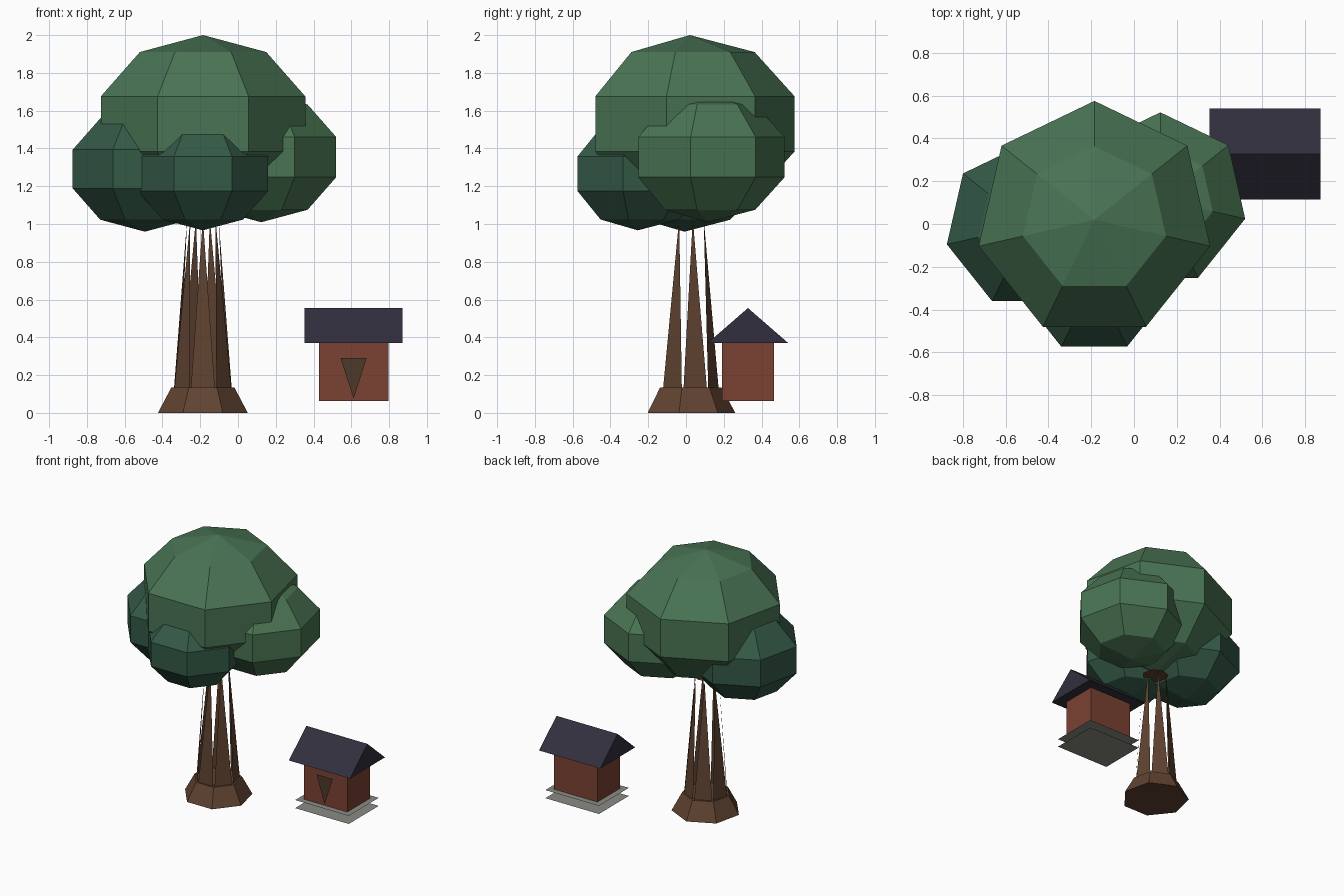
import bpy
from math import sin, cos, pi, tau

if "Cube" in bpy.data.objects:
    bpy.data.objects.remove(bpy.data.objects["Cube"])

SIDES = 7


def material(name, rgb):
    m = bpy.data.materials.new(name)
    m.diffuse_color = (*rgb, 1)
    m.use_nodes = True
    m.node_tree.nodes["Principled BSDF"].inputs["Base Color"].default_value = m.diffuse_color
    return m


def build(name, verts, faces, mat=None):
    me = bpy.data.meshes.new(name)
    me.from_pydata(verts, [], faces)
    if mat:
        me.materials.append(mat)
    ob = bpy.data.objects.new(name, me)
    bpy.context.collection.objects.link(ob)
    return ob


def ring(cx, cy, z, r, offset=0.0):
    """Seven-sided ring with a corner towards +y."""
    angles = [pi / 2 + tau * (k + offset) / SIDES for k in range(SIDES)]
    return [(cx + r * cos(a), cy + r * sin(a), z) for a in angles]


def ring_stack(rings):
    """Vertices and side faces for rings listed bottom to top."""
    verts = [v for r in rings for v in r]
    n = len(verts)
    faces = [(b + k, b + (k + 1) % SIDES, b + SIDES + (k + 1) % SIDES, b + SIDES + k)
             for b in range(0, n - SIDES, SIDES) for k in range(SIDES)]
    return verts, faces


def foliage(name, x, y, z, r, mat):
    """Squashed low-poly ball: 7 segments, 5 rings."""
    flat = 0.805
    verts, faces = ring_stack([ring(x, y, z - r * flat * cos(i * pi / 5), r * sin(i * pi / 5))
                               for i in range(1, 5)])
    low, high = len(verts), len(verts) + 1
    verts += [(x, y, z - r * flat), (x, y, z + r * flat)]
    top = low - SIDES
    for k in range(SIDES):
        j = (k + 1) % SIDES
        faces += [(low, j, k), (top + k, top + j, high)]
    build(name, verts, faces, mat)


def rect(cx, cy, hx, hy, z):
    return [(cx - hx, cy - hy, z), (cx + hx, cy - hy, z), (cx + hx, cy + hy, z), (cx - hx, cy + hy, z)]


leaf = material("leaf", (0.067, 0.175, 0.089))
leaf_light = material("leaf_light", (0.067, 0.175, 0.085))
leaf_dark = material("leaf_dark", (0.034, 0.100, 0.062))
bark = material("bark", (0.117, 0.056, 0.031))
brick = material("brick", (0.195, 0.054, 0.032))
slate = material("slate", (0.031, 0.028, 0.047))
door_wood = material("door_wood", (0.072, 0.041, 0.023))
stone = material("stone", (0.254, 0.258, 0.231))

# Foliage
foliage("crown_main", -0.185, 0.02, 1.53, 0.584, leaf)
foliage("crown_left", -0.493, -0.008, 1.291, 0.412, leaf_dark)
foliage("crown_front", -0.186, -0.255, 1.266, 0.372, leaf_dark)
foliage("crown_right", 0.123, 0.115, 1.354, 0.428, leaf_light)

# Flared root collar
TX, TY = -0.186, 0.017
verts, faces = ring_stack([ring(TX, TY, 0, 0.244), ring(TX, TY, 0.135, 0.171)])
faces += [tuple(reversed(range(SIDES))), tuple(range(SIDES, 2 * SIDES))]
build("root_collar", verts, faces, bark)

# Trunk: one tapering spike per side, plus a small cap at the top
TOP = 1.03
verts = ring(TX, TY, 0, 0.167) + ring(TX, TY, TOP, 0.085, 0.5) + ring(TX, TY, TOP, 0.095)
faces = [(k, (k + 1) % SIDES, SIDES + k) for k in range(SIDES)]
faces.append(tuple(range(2 * SIDES, 3 * SIDES)))
build("trunk", verts, faces, bark)

# House foundation: two flat slabs
HX, HY = 0.612, 0.328
build("foundation", rect(HX, HY, 0.228, 0.182, 0) + rect(HX, HY, 0.228, 0.182, 0.062),
      [(3, 2, 1, 0), (4, 5, 6, 7)], stone)

# House walls
build("house_walls", rect(HX, HY, 0.184, 0.137, 0.063) + rect(HX, HY, 0.184, 0.137, 0.370),
      [(3, 2, 1, 0), (4, 5, 6, 7)] + [(k, (k + 1) % 4, 4 + (k + 1) % 4, 4 + k) for k in range(4)],
      brick)

# Gable roof
build("roof", rect(HX, HY, 0.26, 0.213, 0.370)
      + [(HX - 0.26, HY, 0.555), (HX + 0.26, HY, 0.555)],
      [(3, 2, 1, 0), (0, 1, 5, 4), (2, 3, 4, 5), (1, 2, 5), (3, 0, 4)], slate)

# Door: inverted triangle on the front wall
DY = HY - 0.137 - 0.012
build("door", [(0.543, DY, 0.290), (0.612, DY, 0.076), (0.681, DY, 0.290)], [(0, 1, 2)], door_wood)
